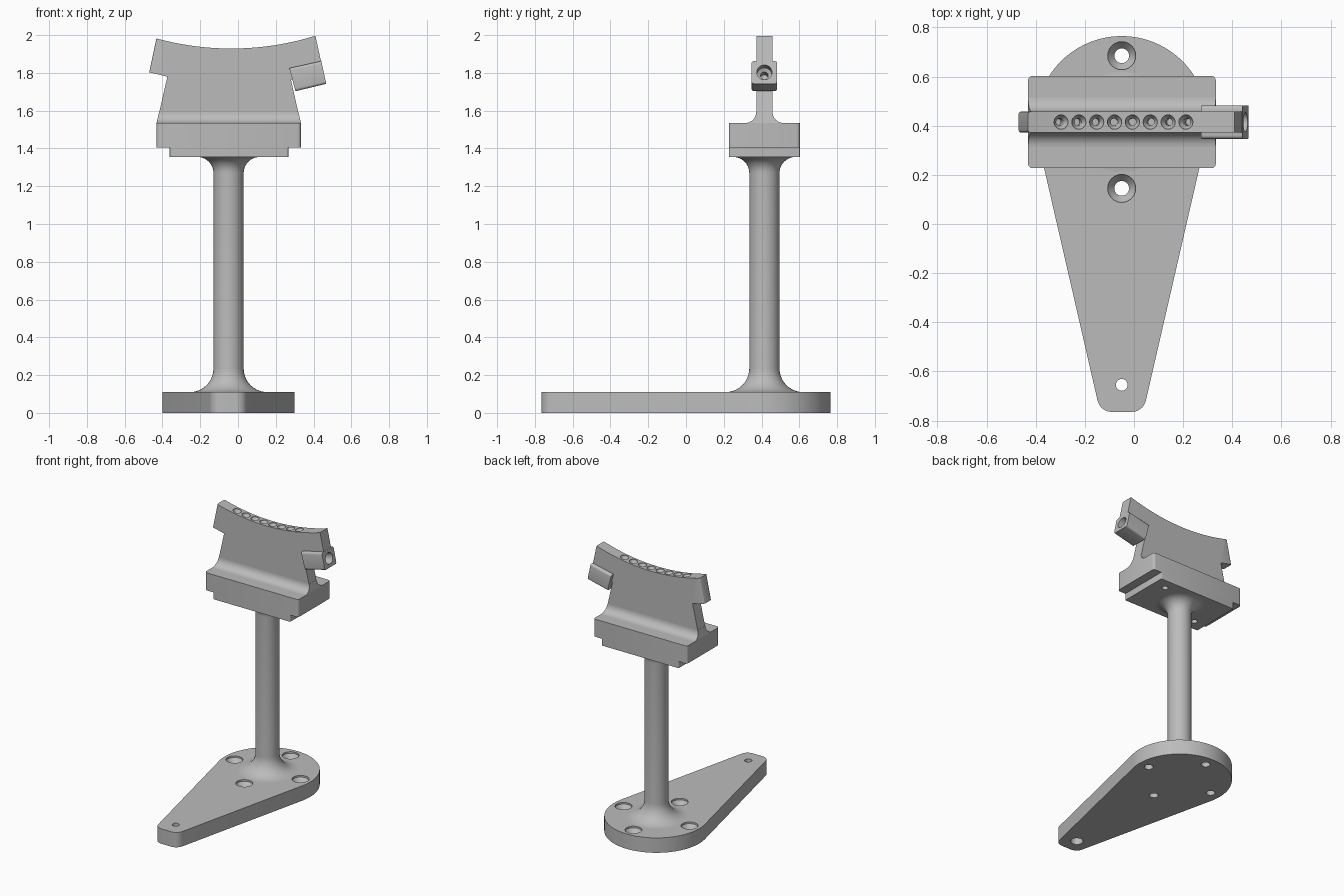
import bpy, bmesh, math
from mathutils import Vector

if "Cube" in bpy.data.objects:
    bpy.data.objects.remove(bpy.data.objects["Cube"], do_unlink=True)

grey = bpy.data.materials.new("plain grey")
grey.use_nodes = True
grey.diffuse_color = (0.5, 0.5, 0.5, 1)
grey.node_tree.nodes["Principled BSDF"].inputs["Base Color"].default_value = (0.5, 0.5, 0.5, 1)

CX, CY = -0.05, 0.415      # axis of the column
PLATE = 0.11               # base plate thickness


def make(name, bm):
    bmesh.ops.recalc_face_normals(bm, faces=bm.faces[:])
    mesh = bpy.data.meshes.new(name)
    bm.to_mesh(mesh)
    bm.free()
    mesh.materials.append(grey)
    obj = bpy.data.objects.new(name, mesh)
    bpy.context.collection.objects.link(obj)
    return obj


def prism(points, offset):
    """Solid made by sweeping a closed outline along an offset."""
    bm = bmesh.new()
    face = bm.faces.new([bm.verts.new(p) for p in points])
    moved = bmesh.ops.extrude_face_region(bm, geom=[face])["geom"]
    verts = [g for g in moved if isinstance(g, bmesh.types.BMVert)]
    bmesh.ops.translate(bm, verts=verts, vec=offset)
    return bm


def lathe(profile, segments):
    """Solid of revolution about z from (radius, height) pairs."""
    bm = bmesh.new()
    rings = []
    for r, z in profile:
        angles = [2 * math.pi * i / segments for i in range(segments)]
        rings.append([bm.verts.new((r * math.cos(a), r * math.sin(a), z)) for a in angles])
    for low, high in zip(rings, rings[1:]):
        for i in range(segments):
            j = (i + 1) % segments
            bm.faces.new((low[i], low[j], high[j], high[i]))
    bm.faces.new(rings[0])
    bm.faces.new(rings[-1])
    return bm


def arc(cx, cy, r, start, end, n):
    steps = [math.radians(start + (end - start) * i / n) for i in range(n + 1)]
    return [(cx + r * math.cos(a), cy + r * math.sin(a)) for a in steps]


def drill(targets, point, outward, profile, segments=24):
    """Cut a stepped hole; the profile gives (radius, depth) pairs."""
    cutter = make("hole_cutter", lathe([(r, -d) for r, d in profile], segments))
    cutter.rotation_euler = Vector(outward).to_track_quat('Z', 'Y').to_euler()
    cutter.location = point
    cutter.hide_render = True
    for obj in targets:
        bpy.context.view_layer.objects.active = obj
        mod = obj.modifiers.new("hole", 'BOOLEAN')
        mod.operation = 'DIFFERENCE'
        mod.solver = 'EXACT'
        mod.object = cutter
        bpy.ops.object.modifier_apply(modifier=mod.name)
    bpy.data.objects.remove(cutter, do_unlink=True)


def box(name, x0, x1, y0, y1, z0, z1, radius):
    """Slab with rounded upright edges."""
    bm = prism([(x0, y0, z0), (x1, y0, z0), (x1, y1, z0), (x0, y1, z0)], (0, 0, z1 - z0))
    upright = [e for e in bm.edges if abs(e.verts[0].co.z - e.verts[1].co.z) > 0.01]
    bmesh.ops.bevel(bm, geom=upright, offset=radius, segments=4, profile=0.5, affect='EDGES')
    return make(name, bm)


# Teardrop base plate: round heel, tapering to a blunt toe
outline = arc(CX, CY, 0.35, -13, 193, 56)
outline += arc(CX - 0.04, -0.705, 0.06, 193, 270, 8)
outline += arc(CX + 0.04, -0.705, 0.06, 270, 347, 8)
base = make("base_plate", prism([(x, y, 0) for x, y in outline], (0, 0, PLATE)))

# Four countersunk screw holes and a toe hole bored wider from below
for k in range(4):
    a = k * math.pi / 2
    spot = (CX + 0.27 * math.cos(a), CY + 0.27 * math.sin(a), PLATE)
    drill([base], spot, (0, 0, 1),
          [(0.057, -0.02), (0.057, 0.012), (0.03, 0.045), (0.03, 0.15)])
drill([base], (CX, -0.655, PLATE), (0, 0, 1),
      [(0.024, -0.02), (0.024, 0.06), (0.042, 0.06), (0.042, 0.15)])

# Column flaring into the plate and into the head
foot = [(r, z) for r, z in arc(0.205, PLATE + 0.125, 0.125, 270, 180, 10)]
neck = [(r, z) for r, z in arc(0.165, 1.27, 0.085, 180, 90, 10)]
column = make("column", lathe([(0.205, 0.1)] + foot + neck + [(0.165, 1.36)], 48))
column.location = (CX, CY, 0)

# Head: stepped pair of slabs with two pin holes underneath
lower = box("lower_slab", -0.362, 0.267, 0.227, 0.603, 1.355, 1.41, 0.006)
upper = box("upper_slab", -0.431, 0.333, 0.227, 0.603, 1.405, 1.535, 0.018)
for s in (-1, 1):
    drill([lower, upper], (CX + s * 0.22, CY + s * 0.11, 1.355), (0, 0, -1),
          [(0.021, -0.02), (0.021, 0.1)])

# Upright fin with a hollow curved top
HALF = 0.043
ARC_X, ARC_R, ARC_LOW = -0.035, 1.5, 1.929


def top_z(x):
    return ARC_LOW + ARC_R - math.sqrt(ARC_R ** 2 - (x - ARC_X) ** 2)


crest = [(0.41 - 0.842 * i / 32) for i in range(33)]
fin_outline = [(-0.431, 1.53), (0.333, 1.53), (0.28, 1.765), (0.455, 1.79)]
fin_outline += [(x, top_z(x)) for x in crest]
fin_outline += [(-0.47, 1.803), (-0.374, 1.78)]
bm = prism([(x, CY - HALF, z) for x, z in fin_outline], (0, 2 * HALF, 0))
ends = [e for e in bm.edges
        if all(v.co.x < -0.425 and v.co.z > 1.7 for v in e.verts)
        and abs(e.verts[0].co.y - e.verts[1].co.y) < 0.01]
bmesh.ops.bevel(bm, geom=ends, offset=0.012, segments=3, profile=0.5, affect='EDGES')
fin = make("fin", bm)

# Fillet skirt between fin and slab, following the tapered ends
FILLET = 0.058
side = arc(HALF + FILLET, 1.535 + FILLET, FILLET, 270, 180, 8)
section = [(CY + y, z) for y, z in side] + [(CY - y, z) for y, z in reversed(side)]
bm = prism([(-1, y, z) for y, z in section], (2, 0, 0))
for v in bm.verts:
    reach = 0.382 - (v.co.z - 1.535) * 0.225
    v.co.x = -0.049 + math.copysign(reach, v.co.x)
skirt = make("fin_fillet", bm)

# Tilted socket block on the left end
corners = [(0.272, 1.825), (0.304, 1.703), (0.467, 1.742), (0.441, 1.863)]
bm = prism([(x, CY - 0.068, z) for x, z in corners], (0, 0.136, 0))
tilt = Vector((0.975, 0, 0.222))
long_edges = [e for e in bm.edges
              if abs((e.verts[1].co - e.verts[0].co).normalized().dot(tilt)) > 0.9]
bmesh.ops.bevel(bm, geom=long_edges, offset=0.014, segments=4, profile=0.5, affect='EDGES')
socket = make("socket_block", bm)
drill([socket, fin], (0.454, CY, 1.803), tilt,
      [(0.04, -0.02), (0.04, 0.07), (0.02, 0.08), (0.02, 0.15)])

# Row of countersunk holes along the curved crest
for i in range(8):
    x = -0.297 + 0.0726 * i
    z = top_z(x)
    drill([fin], (x, CY, z), (ARC_X - x, 0, ARC_LOW + ARC_R - z),
          [(0.029, -0.02), (0.029, 0.008), (0.015, 0.03), (0.015, 0.09)], 20)

# Smooth the round surfaces, keep the machined edges sharp
bpy.ops.object.select_all(action='DESELECT')
for obj in (base, column, lower, upper, fin, skirt, socket):
    obj.select_set(True)
bpy.context.view_layer.objects.active = base
bpy.ops.object.shade_smooth_by_angle(angle=math.radians(28))
